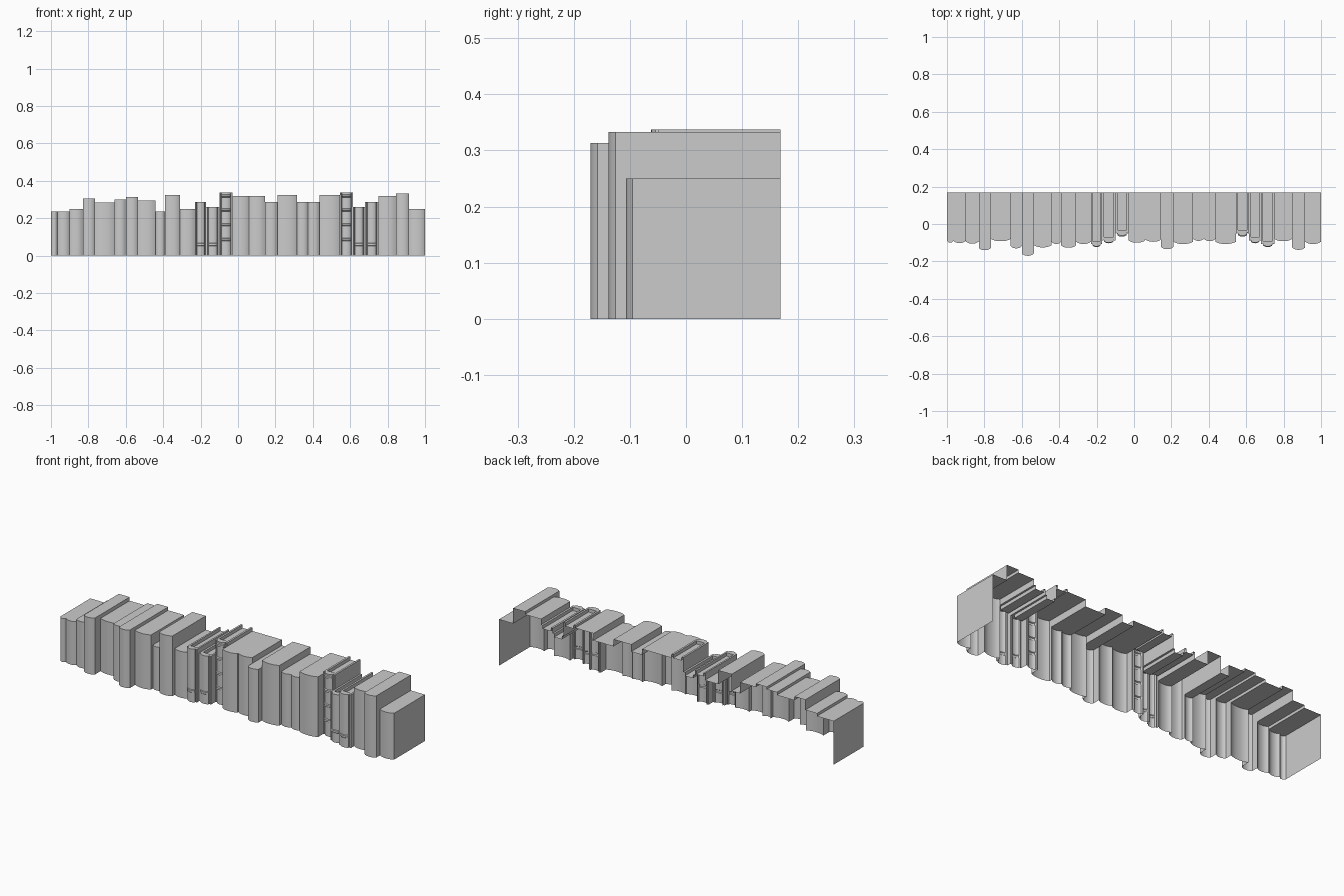
import bpy, bmesh

if "Cube" in bpy.data.objects:
    bpy.data.objects.remove(bpy.data.objects["Cube"])

BACK, BULGE = 0.168, 0.012
# left edge x, height, front y of the spine, style (p plain, h hardback, r ribbed hardback)
BOOKS = [
    (-1.0, .235, -.100, 'p'), (-.965, .235, -.102, 'p'), (-.90, .25, -.105, 'p'),
    (-.83, .305, -.14, 'p'), (-.765, .285, -.092, 'p'), (-.66, .30, -.13, 'p'),
    (-.60, .313, -.17, 'p'), (-.535, .295, -.125, 'p'), (-.44, .235, -.107, 'p'),
    (-.39, .325, -.127, 'p'), (-.31, .25, -.107, 'p'), (-.23, .287, -.12, 'h'),
    (-.17, .26, -.10, 'h'), (-.10, .337, -.062, 'r'), (-.03, .318, -.10, 'p'),
    (.06, .318, -.095, 'p'), (.145, .287, -.135, 'p'), (.21, .325, -.107, 'p'),
    (.315, .287, -.09, 'p'), (.375, .287, -.092, 'p'), (.435, .325, -.107, 'p'),
    (.545, .337, -.062, 'r'), (.615, .26, -.10, 'h'), (.68, .287, -.12, 'h'),
    (.75, .318, -.092, 'p'), (.845, .333, -.138, 'p'), (.915, .25, -.107, 'p')]
RIGHT_END = 1.0


def face(bm, pts):
    bm.faces.new([bm.verts.new(p) for p in pts])


def wall(bm, x, y0, y1, z0, z1, flip):
    pts = [(x, y0, z0), (x, y1, z0), (x, y1, z1), (x, y0, z1)]
    face(bm, pts[::-1] if flip else pts)


def spine_profile(x0, x1, y, style):
    c, r = (x0 + x1) / 2, (x1 - x0) / 2
    n = 8
    if style == 'p':
        s_vals = [-1 + 2 * i / n for i in range(n + 1)]
        return [(c + r * s, y + BULGE * abs(s) ** 2.5) for s in s_vals]
    # hardback: board edge, hinge groove, then rounded spine
    k = r * .68
    mid = [(c + k * (-1 + 2 * i / n), y + .008 * abs(-1 + 2 * i / n) ** 2.5) for i in range(n + 1)]
    left = [(x0, y + BULGE), (x0 + r * .2, y + BULGE), (x0 + r * .26, y + .018)]
    return left + mid + [(2 * c - px, py) for px, py in reversed(left)]


def side_walls(bm, x, e, h, neighbour, flip):
    # only the part that shows beyond the neighbouring book
    if neighbour is None:
        wall(bm, x, e, BACK, 0, h, flip)
        return
    ny, nh = neighbour[2] + BULGE, neighbour[1]
    if h > nh:
        wall(bm, x, e, BACK, nh, h, flip)
    if e < ny:
        wall(bm, x, e, ny, 0, min(h, nh), flip)


def build(i):
    x0, h, y, style = BOOKS[i]
    last = i == len(BOOKS) - 1
    x1 = RIGHT_END if last else BOOKS[i + 1][0]
    e = y + BULGE
    bm = bmesh.new()
    prof = spine_profile(x0, x1, y, style)

    # spine levels: height and outward offset, with raised bands when ribbed
    levels = [(0, 0)]
    bands = {'p': [], 'h': [.06], 'r': [.085, .165, .245, .32]}[style]
    for b in bands:
        d = .006 if style == 'r' else .003
        levels += [(b - .008, 0), (b - .005, d), (b + .005, d), (b + .008, 0)]
    levels.append((h, 0))
    rings = []
    for z, d in levels:
        rings.append([bm.verts.new((px, py - (d if 2 < j < len(prof) - 3 else 0), z))
                      for j, (px, py) in enumerate(prof)])
    for a, b in zip(rings, rings[1:]):
        for j in range(len(prof) - 1):
            bm.faces.new((a[j], a[j + 1], b[j + 1], b[j]))

    # top
    if style == 'p':
        face(bm, [(px, py, h) for px, py in prof] + [(x1, BACK, h), (x0, BACK, h)])
    else:
        t, fy, pz = (x1 - x0) * .15, e + .018, h - .018
        a, b = x0 + t, x1 - t
        face(bm, [(px, py, h) for px, py in prof] + [(x1, fy, h), (x0, fy, h)])
        face(bm, [(x0, fy, h), (a, fy, h), (a, BACK, h), (x0, BACK, h)])
        face(bm, [(b, fy, h), (x1, fy, h), (x1, BACK, h), (b, BACK, h)])
        face(bm, [(a, fy, pz), (b, fy, pz), (b, BACK, pz), (a, BACK, pz)])
        face(bm, [(b, fy, pz), (a, fy, pz), (a, fy, h), (b, fy, h)])
        wall(bm, a, fy, BACK, pz, h, False)
        wall(bm, b, fy, BACK, pz, h, True)

    side_walls(bm, x0, e, h, BOOKS[i - 1] if i else None, True)
    side_walls(bm, x1, e, h, None if last else BOOKS[i + 1], False)
    bmesh.ops.remove_doubles(bm, verts=bm.verts[:], dist=1e-5)

    name = {'p': 'book', 'h': 'hardback_book', 'r': 'ribbed_book'}[style]
    me = bpy.data.meshes.new(name)
    bm.to_mesh(me)
    bm.free()
    ob = bpy.data.objects.new(f"{name}_{i + 1}", me)
    bpy.context.collection.objects.link(ob)
    bpy.context.view_layer.objects.active = ob
    ob.select_set(True)


for i in range(len(BOOKS)):
    build(i)
bpy.ops.object.shade_smooth_by_angle()
